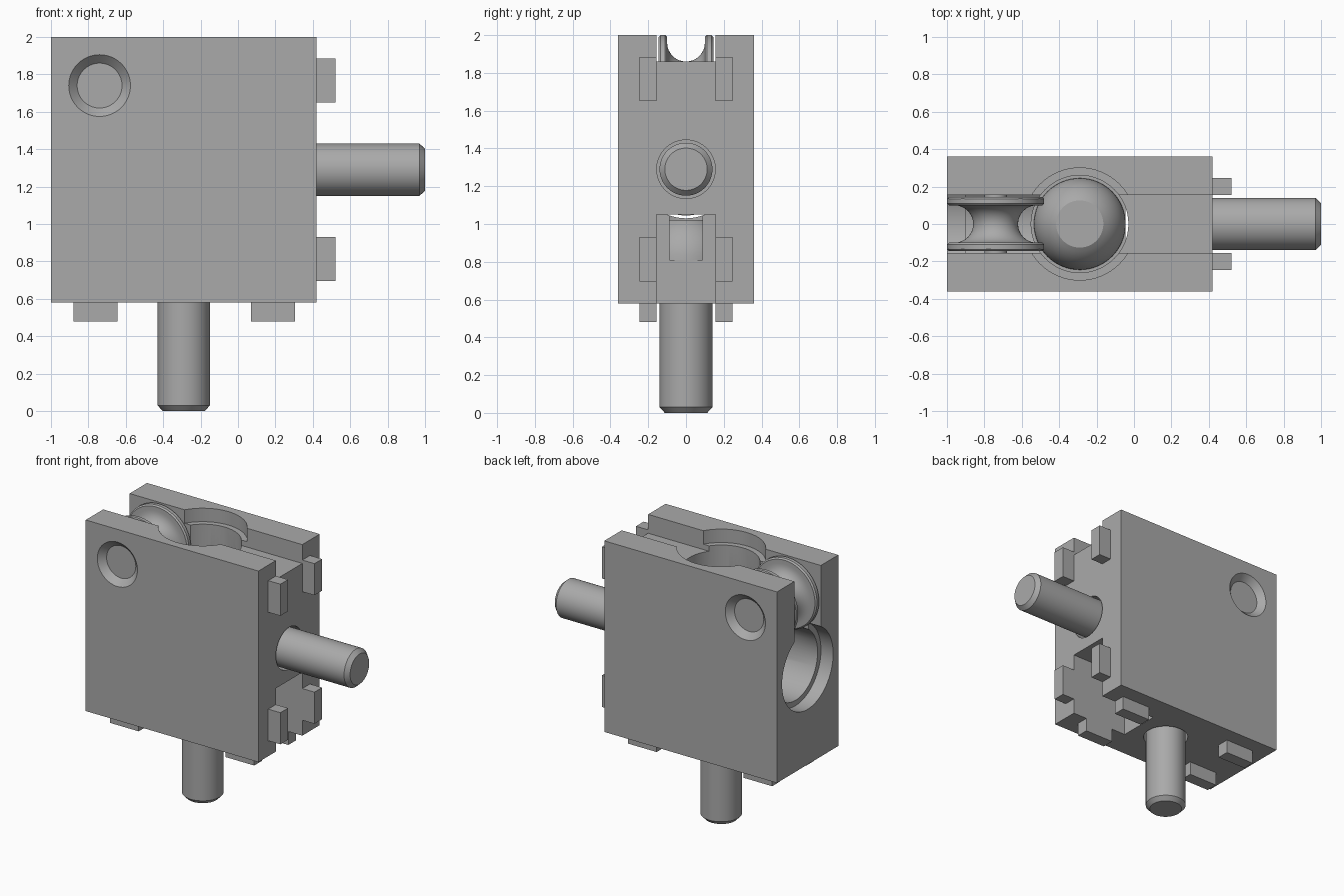
import bpy, bmesh, math
from mathutils import Matrix

cube = bpy.data.objects.get("Cube")
if cube:
    bpy.data.objects.remove(cube, do_unlink=True)

grey = bpy.data.materials.new("plain grey")
grey.use_nodes = True
colour = (0.4, 0.4, 0.4, 1)
grey.diffuse_color = colour
grey.node_tree.nodes["Principled BSDF"].inputs["Base Color"].default_value = colour


def finish(name, bm):
    bmesh.ops.recalc_face_normals(bm, faces=bm.faces)
    mesh = bpy.data.meshes.new(name)
    bm.to_mesh(mesh)
    bm.free()
    mesh.materials.append(grey)
    ob = bpy.data.objects.new(name, mesh)
    bpy.context.collection.objects.link(ob)
    return ob


def box(name, x, y, z):
    bm = bmesh.new()
    bmesh.ops.create_cube(bm, size=1)
    for v in bm.verts:
        for i, (lo, hi) in enumerate((x, y, z)):
            v.co[i] = hi if v.co[i] > 0 else lo
    return finish(name, bm)


def lathe(name, profile, place, steps=64):
    """Spin a closed (radius, height) profile, then place it."""
    bm = bmesh.new()
    verts = [bm.verts.new((r, 0, h)) for r, h in profile]
    edges = [bm.edges.new(pair) for pair in zip(verts, verts[1:])]
    bmesh.ops.spin(bm, geom=verts + edges, cent=(0, 0, 0), axis=(0, 0, 1),
                   angle=math.tau, steps=steps, use_duplicate=False)
    bmesh.ops.remove_doubles(bm, verts=bm.verts, dist=0.0001)
    bm.transform(place)
    return finish(name, bm)


def select(ob):
    bpy.ops.object.select_all(action='DESELECT')
    ob.select_set(True)
    bpy.context.view_layer.objects.active = ob


def smooth(ob):
    select(ob)
    bpy.ops.object.shade_smooth_by_angle(angle=math.radians(30))


def cut(ob, cutter):
    cutter.hide_render = True
    select(ob)
    mod = ob.modifiers.new("cut", 'BOOLEAN')
    mod.operation, mod.solver, mod.object = 'DIFFERENCE', 'EXACT', cutter
    bpy.ops.object.modifier_apply(modifier=mod.name)
    bpy.data.objects.remove(cutter, do_unlink=True)


# Axes: upright plunger, sideways plunger and pulley
UPRIGHT = Matrix.Translation((-0.29, 0, 0))
SIDEWAYS = Matrix.Translation((1, 0, 1.29)) @ Matrix.Rotation(-math.pi / 2, 4, 'Y')
PULLEY = Matrix.Translation((-0.74, 0, 1.74)) @ Matrix.Rotation(math.pi / 2, 4, 'X')
SLOT = (-0.155, 0.155)

# Housing block with top slot, pulley pocket and corner notch
body = box("housing", (-1, 0.42), (-0.36, 0.36), (0.58, 2))
cut(body, box("slot_cutter", (-1.1, 0.6), SLOT, (1.86, 2.1)))
cut(body, box("pocket_cutter", (-1.1, -0.46), SLOT, (1.46, 2.1)))
cut(body, box("notch_cutter", (-0.045, 0.6), SLOT, (0.4, 1.05)))

# Two crossing stepped bores
bore = [(0, 0.4), (0.155, 0.4), (0.155, 0.81), (0.26, 0.81),
        (0.26, 1.9), (0.3, 1.9), (0.3, 2.1), (0, 2.1)]
for place in (UPRIGHT, SIDEWAYS):
    cut(body, lathe("bore_cutter", bore, place))

# Countersunk pin hole
pin_hole = [(0, -0.38), (0.185, -0.38), (0.12, -0.315),
            (0.12, 0.315), (0.185, 0.38), (0, 0.38)]
cut(body, lathe("pin_hole_cutter", pin_hole, PULLEY))
smooth(body)

# Plungers: chamfered rod with a flattened dome head
dome = []
for i in range(11):
    a = math.radians(59) * i / 10
    dome.append((0.245 * math.cos(a), 0.81 + 0.245 * math.sin(a)))
plunger = [(0, 0), (0.112, 0), (0.14, 0.03), (0.14, 0.81)] + dome + [(0, dome[-1][1])]
for name, place in (("upright_plunger", UPRIGHT), ("sideways_plunger", SIDEWAYS)):
    smooth(lathe(name, plunger, place))

# Grooved pulley
groove = []
for i in range(17):
    a = math.pi * (i / 16 - 0.5)
    groove.append((0.22 - 0.1 * math.cos(a), 0.1 * math.sin(a)))
rim = [(0, -0.145), (0.25, -0.145), (0.26, -0.135), (0.26, -0.11), (0.25, -0.1)]
wheel = rim + groove + [(r, -h) for r, h in reversed(rim)]
smooth(lathe("pulley", wheel, PULLEY))

# Pulley pin with wide ends seated in the cheeks
half_pin = [(0, -0.315), (0.12, -0.315), (0.12, -0.157), (0.06, -0.157)]
pin = half_pin + [(r, -h) for r, h in reversed(half_pin)]
smooth(lathe("pulley_pin", pin, PULLEY))

# Locating tabs on the right and bottom faces
for side, y in (("front", (-0.245, -0.155)), ("back", (0.155, 0.245))):
    for label, start in (("lower", 0.695), ("upper", 1.65)):
        box(f"{side}_{label}_side_tab", (0.42, 0.52), y, (start, start + 0.235))
    for label, start in (("right", -0.88), ("left", 0.07)):
        box(f"{side}_{label}_bottom_tab", (start, start + 0.235), y, (0.48, 0.58))
